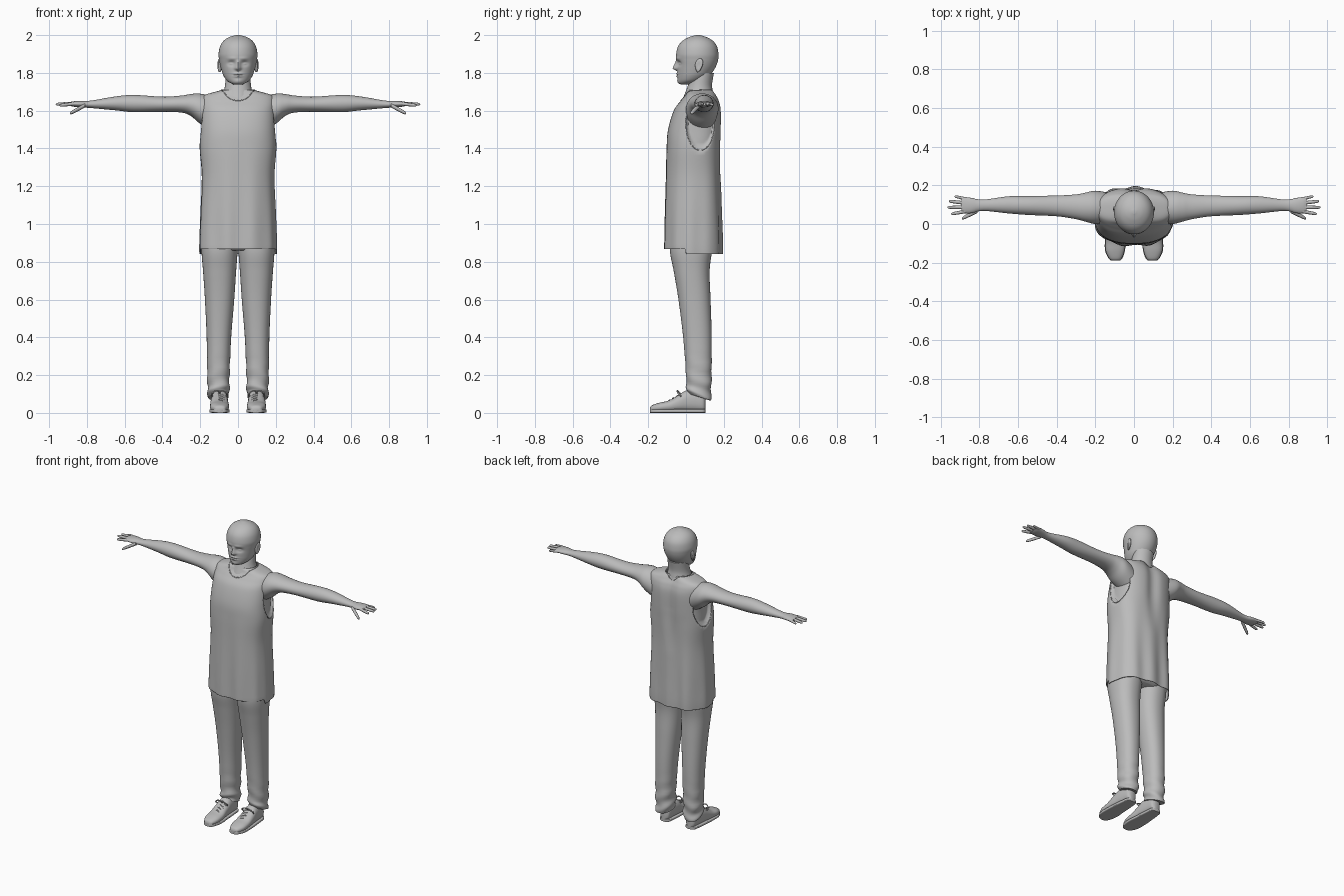
import bpy, bmesh
from math import sin, cos, pi, exp, radians, copysign
from mathutils import Vector
from mathutils.bvhtree import BVHTree

cube = bpy.data.objects.get("Cube")
if cube:
    bpy.data.objects.remove(cube, do_unlink=True)

grey = bpy.data.materials.new("plain_grey")
grey.use_nodes = True
grey.diffuse_color = (0.5, 0.5, 0.5, 1)
grey.node_tree.nodes["Principled BSDF"].inputs["Base Color"].default_value = grey.diffuse_color


def link(name, data):
    obj = bpy.data.objects.new(name, data)
    bpy.context.collection.objects.link(obj)
    data.materials.append(grey)
    return obj


def finish(name, bm, mirror=False):
    bmesh.ops.recalc_face_normals(bm, faces=bm.faces[:])
    mesh = bpy.data.meshes.new(name)
    bm.to_mesh(mesh)
    bm.free()
    for poly in mesh.polygons:
        poly.use_smooth = True
    mesh.set_sharp_from_angle(angle=radians(50))
    obj = link(name, mesh)
    if mirror:
        obj.modifiers.new("mirror", "MIRROR")
    return obj


def spline(rows, steps):
    """Smoothly interpolate rows of numbers."""
    out = []
    for i in range(len(rows) - 1):
        a, b, c, d = (rows[min(max(i + k, 0), len(rows) - 1)] for k in (-1, 0, 1, 2))
        for s in range(steps):
            t = s / steps
            out.append([q + t / 2 * (r - p + t * (2 * p - 5 * q + 4 * r - w
                        + t * (3 * (q - r) + w - p))) for p, q, r, w in zip(a, b, c, d)])
    return out + [rows[-1]]


PLACE = {"X": lambda t, a, b: (t, a, b),
         "Y": lambda t, a, b: (a, t, b),
         "Z": lambda t, a, b: (a, b, t)}


def loft(rows, axis, sides=32, steps=5, power=1.0, caps=True, shape=None):
    """Skin rounded rings; a row is position, low and high, low and high."""
    bm = bmesh.new()
    rings = []
    for t, alo, ahi, blo, bhi in spline(rows, steps):
        ring = []
        for k in range(sides):
            c, s = cos(2 * pi * k / sides), sin(2 * pi * k / sides)
            c, s = copysign(abs(c) ** power, c), copysign(abs(s) ** power, s)
            a = (alo + ahi + (ahi - alo) * c) / 2
            b = (blo + bhi + (bhi - blo) * s) / 2
            ring.append(bm.verts.new(PLACE[axis](t, a, b)))
        rings.append(ring)
    for low, high in zip(rings, rings[1:]):
        for k in range(sides):
            n = (k + 1) % sides
            bm.faces.new((low[k], low[n], high[n], high[k]))
    if caps:
        bm.faces.new(rings[0])
        bm.faces.new(rings[-1])
    if shape:
        for v in bm.verts:
            shape(v.co)
    return bm


def even(rows):
    """Rows with one half width, symmetric about the middle."""
    return [(z, -w, w, lo, hi) for z, w, lo, hi in rows]


def cord(name, points, radius, closed=False):
    curve = bpy.data.curves.new(name, "CURVE")
    curve.dimensions = "3D"
    curve.bevel_depth = radius
    curve.bevel_resolution = 2
    curve.use_fill_caps = True
    line = curve.splines.new("POLY")
    line.points.add(len(points) - 1)
    for p, co in zip(line.points, points):
        p.co = (*co, 1)
    line.use_cyclic_u = closed
    return link(name, curve)


def bump(x, y, width, height):
    return exp(-(x / width) ** 2 - (y / height) ** 2)


# Head with sculpted face
def face(co):
    if co.y > 0.03:
        return
    x, z = abs(co.x), co.z
    ridge = max(0, min((1.872 - z) / 0.045, (z - 1.808) / 0.014, 1))
    co.y -= 0.024 * ridge * exp(-(x / (0.008 + 0.006 * ridge)) ** 2)
    co.y += 0.013 * bump(x - 0.035, z - 1.85, 0.019, 0.013)
    co.y -= 0.007 * bump(x - 0.036, z - 1.848, 0.011, 0.006)
    co.y -= 0.004 * bump(x - 0.03, z - 1.876, 0.028, 0.009)
    co.y -= 0.007 * bump(x, z - 1.795, 0.024, 0.006)
    co.y -= 0.007 * bump(x, z - 1.782, 0.02, 0.006)
    co.y += 0.004 * bump(x, z - 1.7885, 0.024, 0.002)
    co.y -= 0.004 * bump(x, z - 1.755, 0.02, 0.012)


head = even([(1.738, .02, -.025, .02), (1.745, .038, -.038, .045), (1.76, .06, -.043, .09),
             (1.785, .077, -.045, .125), (1.81, .086, -.046, .145), (1.84, .094, -.047, .161),
             (1.87, .1, -.05, .17), (1.9, .103, -.052, .172), (1.94, .095, -.042, .164),
             (1.97, .076, -.018, .142), (1.99, .046, .018, .107), (2, .01, .053, .073)])
finish("head", loft(head, "Z", sides=112, steps=8, shape=face))

# Ears: flattened shell with a raised rim
bm = bmesh.new()
bmesh.ops.create_uvsphere(bm, u_segments=20, v_segments=12, radius=1)
for v in bm.verts:
    x, y, z = v.co
    dent = 0.008 * bump(y, z, 0.5, 0.6) if x > 0 else 0
    v.co = (0.098 + 0.012 * x + 0.25 * 0.02 * y - dent,
            0.068 + 0.02 * y * (1 + 0.3 * z) + 0.005 * z, 1.84 + 0.037 * z)
finish("ears", bm, mirror=True)

neck = even([(1.58, .11, -.045, .15), (1.65, .092, -.022, .15), (1.7, .076, -.002, .142),
             (1.74, .068, .012, .138), (1.8, .066, .03, .148)])
finish("neck", loft(neck, "Z"))


# Long sleeveless tunic with folds, stepped hem and open armholes
HOLE_Y, HOLE_Z, HOLE_W, HOLE_H = 0.075, 1.53, 0.075, 0.14


def drape(co):
    x, y, z = co
    fall = max(0, min(1, (1.45 - z) / 0.5))
    co.y += 0.005 * fall * sin(48 * x + 1) * (1 if y < 0.04 else 1.3)
    co.x += 0.003 * fall * sin(60 * y)
    if y > 0.1:
        co.y -= 0.016 * exp(-(x / 0.04) ** 2) * max(0, min(1, (z - 1.2) / 0.3))
    if z < 0.9:
        co.z += (0.028 if y < 0 else 0) * (0.9 - z) / 0.06
    r = ((y - HOLE_Y) / HOLE_W) ** 2 + ((z - HOLE_Z) / HOLE_H) ** 2
    if abs(x) > 0.12 and r < 1:
        co.x *= 1 - 0.13 * min(1, (1 - r) / 0.25)


tunic = even([(.84, .204, -.112, .19), (.9, .204, -.112, .19), (1.05, .199, -.11, .186),
              (1.25, .192, -.106, .182), (1.4, .203, -.103, .184), (1.5, .2, -.095, .188),
              (1.6, .197, -.065, .188), (1.65, .197, -.03, .178), (1.68, .183, -.006, .163),
              (1.7, .12, .003, .152), (1.71, .082, .008, .145)])
bm = loft(tunic, "Z", sides=128, steps=7, power=0.8, caps=False, shape=drape)
cloth = BVHTree.FromBMesh(bm)
shell = finish("tunic", bm).modifiers.new("cloth", "SOLIDIFY")
shell.thickness = 0.004


def hem(name, starts, direction):
    hits = [cloth.ray_cast(Vector(p), Vector(direction))[0] for p in starts]
    cord(name, [h for h in hits if h], 0.0025, closed=True)


turn = [2 * pi * k / 64 for k in range(64)]
hem("neckline", [(0.09 * cos(a), 0.06 + 0.088 * sin(a), 3) for a in turn], (0, 0, -1))
for s in (1, -1):
    hem("armhole_hem", [(2 * s, HOLE_Y + HOLE_W * cos(a), HOLE_Z + HOLE_H * sin(a))
                        for a in turn], (-s, 0, 0))

# Arms and palms
arm = [(.12, .0, .16, 1.48, 1.67), (.2, .0, .172, 1.53, 1.69), (.25, .012, .162, 1.572, 1.688),
       (.3, .025, .153, 1.59, 1.68), (.4, .04, .147, 1.594, 1.674), (.55, .047, .145, 1.592, 1.683),
       (.65, .055, .143, 1.602, 1.675), (.78, .068, .126, 1.614, 1.653),
       (.84, .056, .135, 1.618, 1.652), (.875, .056, .139, 1.622, 1.649),
       (.893, .062, .136, 1.628, 1.644)]
finish("arms", loft(arm, "X"), mirror=True)


def finger(name, base, tip, r):
    rows = []
    for t, k in ((0, 1), (0.5, 1), (0.85, 0.85), (0.96, 0.55), (1, 0.1)):
        x, y, z = Vector(base).lerp(Vector(tip), t)
        rows.append((x, y - r * k, y + r * k, z - r * k, z + r * k))
    finish(name, loft(rows, "X", sides=12, steps=4), mirror=True)


finger("thumbs", (.81, .068, 1.628), (.89, .028, 1.585), 0.011)
finger("index_fingers", (.87, .065, 1.636), (.945, .052, 1.628), 0.009)
finger("middle_fingers", (.87, .086, 1.638), (.965, .086, 1.634), 0.009)
finger("ring_fingers", (.87, .108, 1.637), (.957, .118, 1.634), 0.009)
finger("little_fingers", (.86, .128, 1.635), (.928, .143, 1.63), 0.008)


# Trousers with creased, slanted cuffs
def crease(co):
    x, y, z = co
    low = max(0, 1 - z / 0.35)
    co.x += 0.006 * low * sin(75 * z + 20 * y)
    co.y += 0.005 * low * sin(65 * z + 25 * x)
    if z < 0.15:
        co.z += 0.3 * (0.13 - y) * (0.15 - z) / 0.085


leg = [(.065, .05, .157, .008, .13), (.1, .046, .16, .002, .133), (.2, .045, .163, .0, .135),
       (.4, .036, .166, -.015, .136), (.6, .02, .175, -.04, .13), (.75, .01, .185, -.065, .125),
       (.86, .002, .193, -.085, .138), (.98, .0, .188, -.08, .15)]
finish("trouser_legs", loft(leg, "Z", sides=40, steps=8, power=0.9, shape=crease), mirror=True)
hips = even([(.86, .15, -.06, .13), (.9, .188, -.085, .16), (1.05, .18, -.085, .16)])
finish("trouser_hips", loft(hips, "Z", power=0.85))

# Shoes, soles and laces
shoe = [(-.19, .08, .11, .008, .026), (-.18, .065, .127, .005, .04), (-.14, .05, .146, .005, .054),
        (-.09, .047, .148, .005, .066), (-.04, .052, .146, .005, .094), (0, .054, .142, .005, .118),
        (.05, .058, .137, .005, .12), (.09, .063, .13, .005, .1), (.103, .08, .115, .01, .08)]
finish("shoes", loft(shoe, "Y", power=0.85), mirror=True)
sole = [(y, lo - 0.003, hi + 0.003, 0, 0.02) for y, lo, hi, _, _ in shoe]
finish("soles", loft(sole, "Y", power=0.4), mirror=True)

for s in (1, -1):
    for k in range(4):
        y, z = -0.085 + 0.02 * k, 0.069 + 0.011 * k
        cord("lace", [(s * (0.098 + 0.03 * u), y + 0.01 * u, z - 0.016 * u * u)
                      for u in (-1, -0.5, 0, 0.5, 1)], 0.0035)
    for side in (1, -1):
        loop = [(s * 0.098 + side * 0.021 * (1 - cos(a)), -0.035 - 0.012 * sin(a),
                 0.108 + 0.014 * sin(a) - 0.006 * (1 - cos(a))) for a in turn[::4]]
        cord("lace_bow", loop, 0.004, closed=True)
